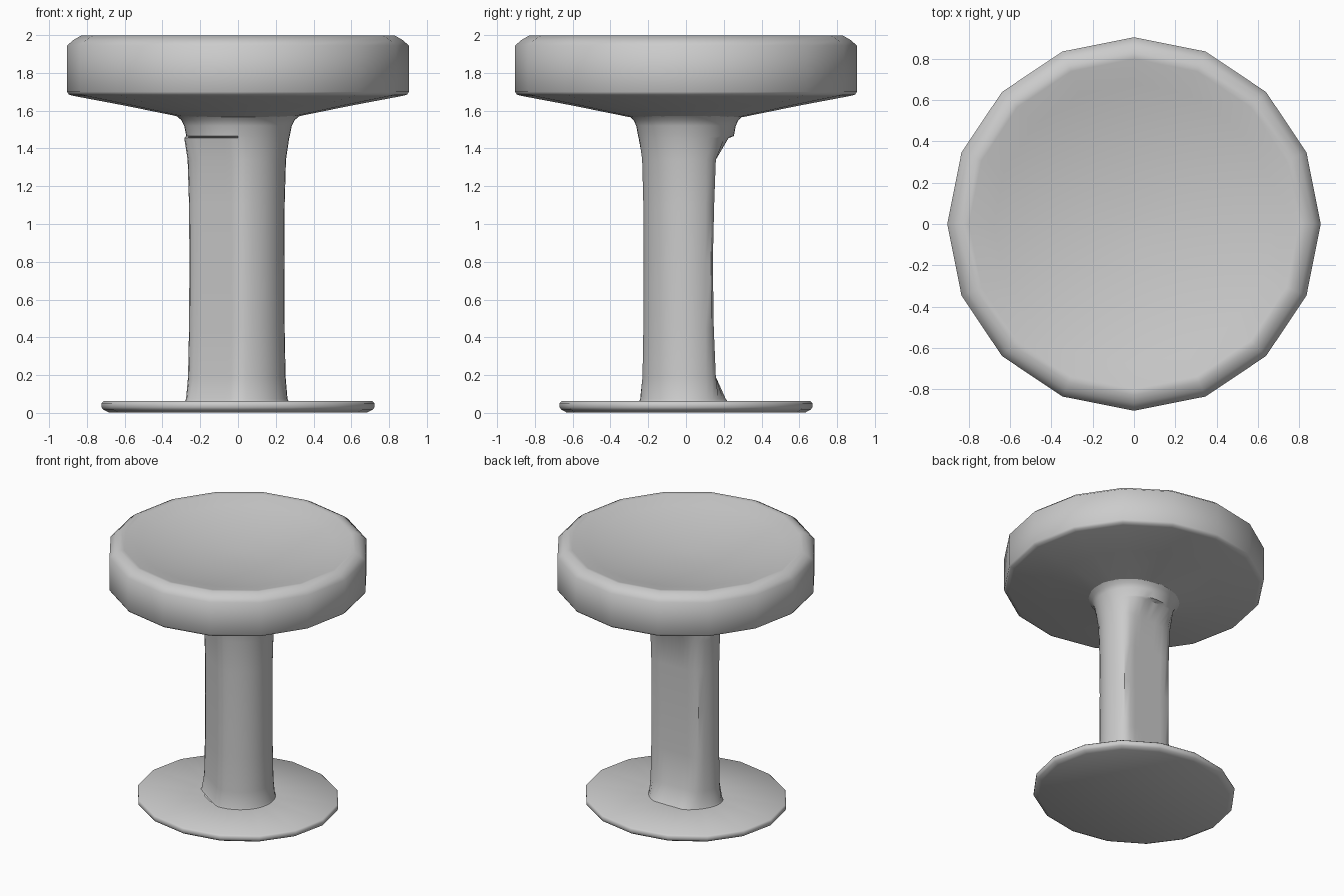
import bpy, bmesh, math
from mathutils import Vector

if "Cube" in bpy.data.objects:
    bpy.data.objects.remove(bpy.data.objects["Cube"])


def make_object(name, rings, smooth_angle, cap_bottom=False, cap_top=False):
    """Loft closed rings of equal length, capping the chosen ends."""
    bm = bmesh.new()
    loops = [[bm.verts.new(p) for p in ring] for ring in rings]
    n = len(loops[0])
    for a, b in zip(loops, loops[1:]):
        for i in range(n):
            j = (i + 1) % n
            bm.faces.new((a[i], a[j], b[j], b[i]))
    if cap_bottom:
        bm.faces.new(loops[0][::-1])
    if cap_top:
        bm.faces.new(loops[-1])
    mesh = bpy.data.meshes.new(name)
    bm.to_mesh(mesh)
    bm.free()
    obj = bpy.data.objects.new(name, mesh)
    bpy.context.collection.objects.link(obj)
    bpy.ops.object.select_all(action='DESELECT')
    obj.select_set(True)
    bpy.context.view_layer.objects.active = obj
    bpy.ops.object.shade_smooth_by_angle(angle=math.radians(smooth_angle))
    return obj


def ring(r, z, sides, y_scale=1.0):
    return [Vector((r * math.cos(t), r * y_scale * math.sin(t), z))
            for t in (2 * math.pi * i / sides for i in range(sides))]


# Seat: thick 16-sided cushion with a bowl-shaped top and a sloping underside
seat_profile = [(0.30, 1.566), (0.60, 1.627), (0.87, 1.678),
                (0.895, 1.685), (0.905, 1.70), (0.905, 1.945),
                (0.87, 1.975), (0.83, 1.998), (0.80, 1.993)]
seat_profile += [(r, 1.885 + 0.108 * (r / 0.80) ** 2)
                 for r in (0.68, 0.54, 0.40, 0.26, 0.12, 0.03)]
make_object("seat", [ring(r, z, 16) for r, z in seat_profile], 60, cap_top=True)

# Base: thin, slightly oval foot plate
base_profile = [(0.685, 0.003), (0.715, 0.018), (0.723, 0.03),
                (0.723, 0.052), (0.712, 0.062), (0.24, 0.064)]
make_object("base", [ring(r, z, 16, 0.925) for r, z in base_profile], 60,
            cap_bottom=True)

# Column: oval post with a flat back and a flat front-left panel
# (height, radius, back plane distance, front-left plane distance)
column_profile = [(0.062, 0.268, 0.22, 0.212), (0.075, 0.262, 0.21, 0.205),
                  (0.19, 0.252, 0.158, 0.19), (0.45, 0.247, 0.147, 0.184),
                  (0.80, 0.245, 0.142, 0.182), (1.10, 0.247, 0.149, 0.184),
                  (1.34, 0.254, 0.158, 0.19), (1.455, 0.271, 0.225, 0.212),
                  (1.465, 0.274, 0.26, 0.30), (1.52, 0.285, 0.30, 0.30),
                  (1.55, 0.30, 0.30, 0.30), (1.575, 0.33, 0.40, 0.40)]
back = Vector((0, 1, 0))
front_left = Vector((-0.562, -0.827, 0))
rings = []
for z, r, d_back, d_front in column_profile:
    pts = ring(r, z, 40, 0.925)
    for p in pts:
        # slight ridge along the left side, between the two panels
        if p.x < 0 and z < 1.46:
            p.x *= 1 + 0.05 * (-p.x / r) ** 8
        for normal, d in ((back, d_back), (front_left, d_front)):
            reach = p.dot(normal)
            if reach > d:
                p.x *= d / reach
                p.y *= d / reach
    rings.append(pts)
make_object("column", rings, 35)
